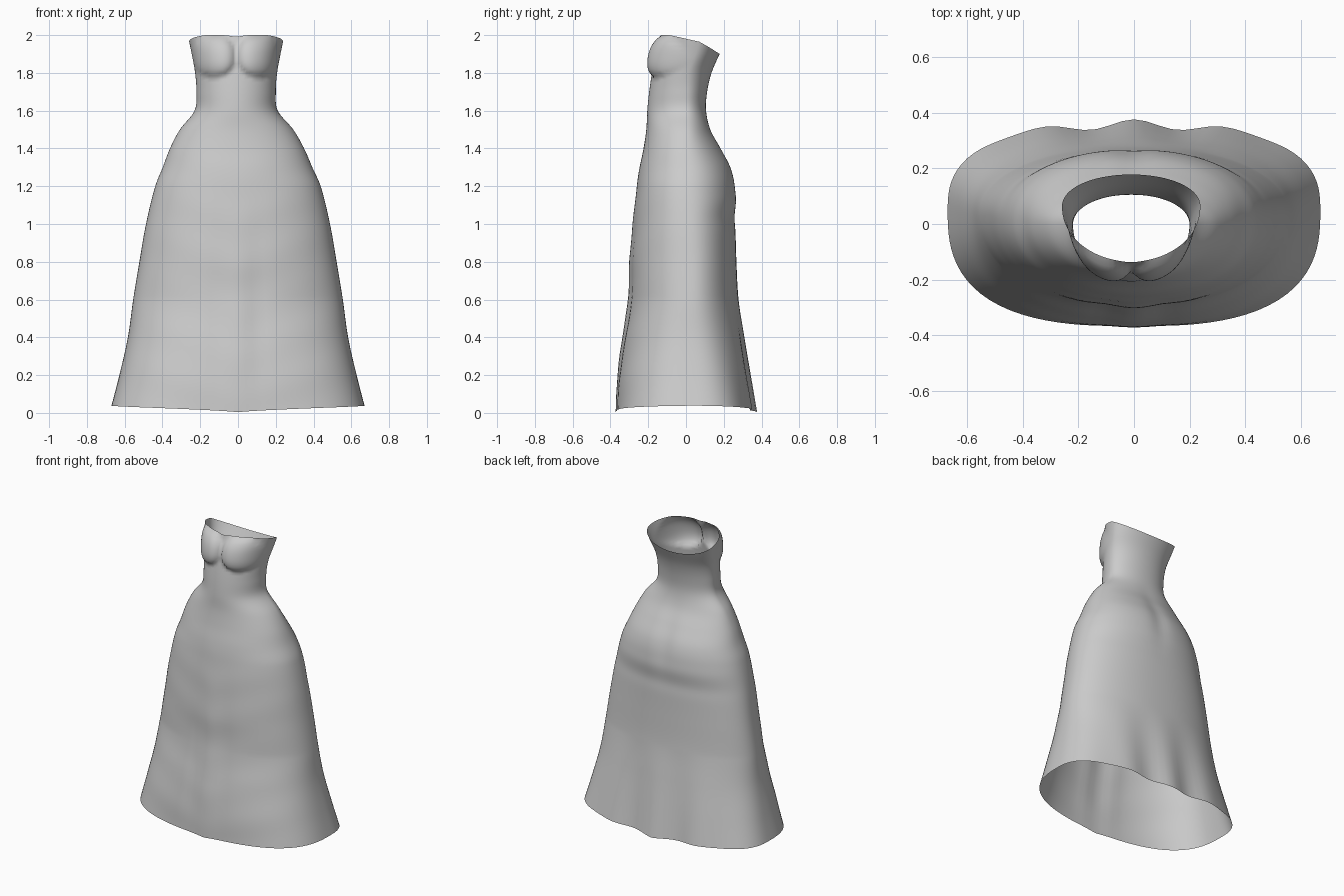
import bpy, bmesh, math

if "Cube" in bpy.data.objects:
    bpy.data.objects.remove(bpy.data.objects["Cube"])

# Silhouette profile: z, half width, front y, back y, y of widest point
PROFILE = [
    (0.00, 0.680, -0.37, 0.365, 0.05),
    (0.20, 0.628, -0.358, 0.335, 0.04),
    (0.40, 0.583, -0.330, 0.305, 0.03),
    (0.60, 0.555, -0.300, 0.278, 0.03),
    (0.80, 0.522, -0.295, 0.267, 0.03),
    (1.00, 0.487, -0.280, 0.262, 0.02),
    (1.20, 0.438, -0.260, 0.262, 0.01),
    (1.30, 0.396, -0.245, 0.240, 0.01),
    (1.40, 0.355, -0.225, 0.188, 0.0),
    (1.50, 0.300, -0.210, 0.132, 0.0),
    (1.60, 0.220, -0.205, 0.107, 0.0),
    (1.70, 0.210, -0.195, 0.112, 0.0),
    (1.80, 0.217, -0.180, 0.135, 0.01),
    (1.90, 0.235, -0.162, 0.178, 0.05),
    (2.00, 0.256, -0.135, 0.225, 0.08),
]
SEGMENTS, RINGS = 96, 110


def profile(z):
    """Smooth (Hermite) interpolation of the profile at height z."""
    z = min(max(z, 0), 2)
    i = next(k for k in range(len(PROFILE) - 1) if z <= PROFILE[k + 1][0])
    a, b = PROFILE[i], PROFILE[i + 1]
    p, q = PROFILE[max(i - 1, 0)], PROFILE[min(i + 2, len(PROFILE) - 1)]
    h = b[0] - a[0]
    t = (z - a[0]) / h
    out = []
    for k in range(1, 5):
        m0 = (b[k] - p[k]) / (b[0] - p[0]) * h
        m1 = (q[k] - a[k]) / (q[0] - a[0]) * h
        out.append((2*t**3 - 3*t*t + 1) * a[k] + (t**3 - 2*t*t + t) * m0
                   + (3*t*t - 2*t**3) * b[k] + (t**3 - t*t) * m1)
    return out


def gauss(v, centre, width):
    return math.exp(-((v - centre) / width) ** 2)


def dress_point(angle, v):
    c, s = math.cos(angle), math.sin(angle)
    # wavy hem below, neckline sloping down to the back above
    hem = 0.034 * abs(c) ** 0.8 + 0.004
    if s < 0:
        rim = 1.965 + 0.035 * min(1, -1.3 * s) - 0.008 * gauss(c, 0, 0.15)
    else:
        rim = 1.965 - 0.065 * s
    z = hem + (rim - hem) * v
    half, front, back, mid = profile(z)
    # fuller section at the hem, nearly an ellipse in the bodice
    n = 2.15 + 0.55 * max(0, 1 - z / 0.6) - 0.13 * max(0, min(1, (z - 1.3) / 0.3))
    r = (abs(c) ** n + abs(s) ** n) ** (-1 / n)
    x = half * r * c
    depth = (back - mid) if s > 0 else (mid - front)
    y = mid + depth * r * s
    skirt = max(0, min(1, (1.5 - z) / 0.4))
    low = max(0, 1 - z / 0.6)
    if s > 0:
        # back folds and centre crease
        y += s * (0.02 * low * (math.cos(2 * math.pi * x / 0.34) - 0.4) * gauss(x, 0, 0.4)
                  - 0.012 * gauss(x, 0, 0.06) * gauss(z, 1.3, 0.18)
                  + 0.004 * gauss(z, 1.13, 0.05) - 0.004 * gauss(z, 1.03, 0.05))
    else:
        # front centre ridge and soft draped wrinkles
        y += s * skirt * (0.008 * gauss(x, 0, 0.06) * gauss(z, 0.5, 0.45)
                          - 0.006 * gauss(abs(x), 0.11, 0.05) * gauss(z, 0.5, 0.45)
                          + 0.001 * math.sin(26 * (z - 0.35 * abs(x))))
        # bust cups: rounded below, fading into the neckline
        d = abs((abs(x) - 0.118) / 0.112) ** 2.4 + abs((z - 1.89) / 0.11) ** 2.4
        if d < 1:
            y -= 0.05 * (1 - d) ** 0.6
    shift = -0.01 * max(0, min(1, (z - 1.2) / 0.4))
    return x + shift, y, z


# Gown: one open lofted shell
bm = bmesh.new()
rings = [[bm.verts.new(dress_point(2 * math.pi * i / SEGMENTS, j / RINGS))
          for i in range(SEGMENTS)] for j in range(RINGS + 1)]
for lower, upper in zip(rings, rings[1:]):
    for i in range(SEGMENTS):
        k = (i + 1) % SEGMENTS
        bm.faces.new((lower[i], lower[k], upper[k], upper[i]))
mesh = bpy.data.meshes.new("gown")
bm.to_mesh(mesh)
bm.free()
gown = bpy.data.objects.new("gown", mesh)
bpy.context.collection.objects.link(gown)
bpy.context.view_layer.objects.active = gown
gown.select_set(True)
bpy.ops.object.shade_smooth()
